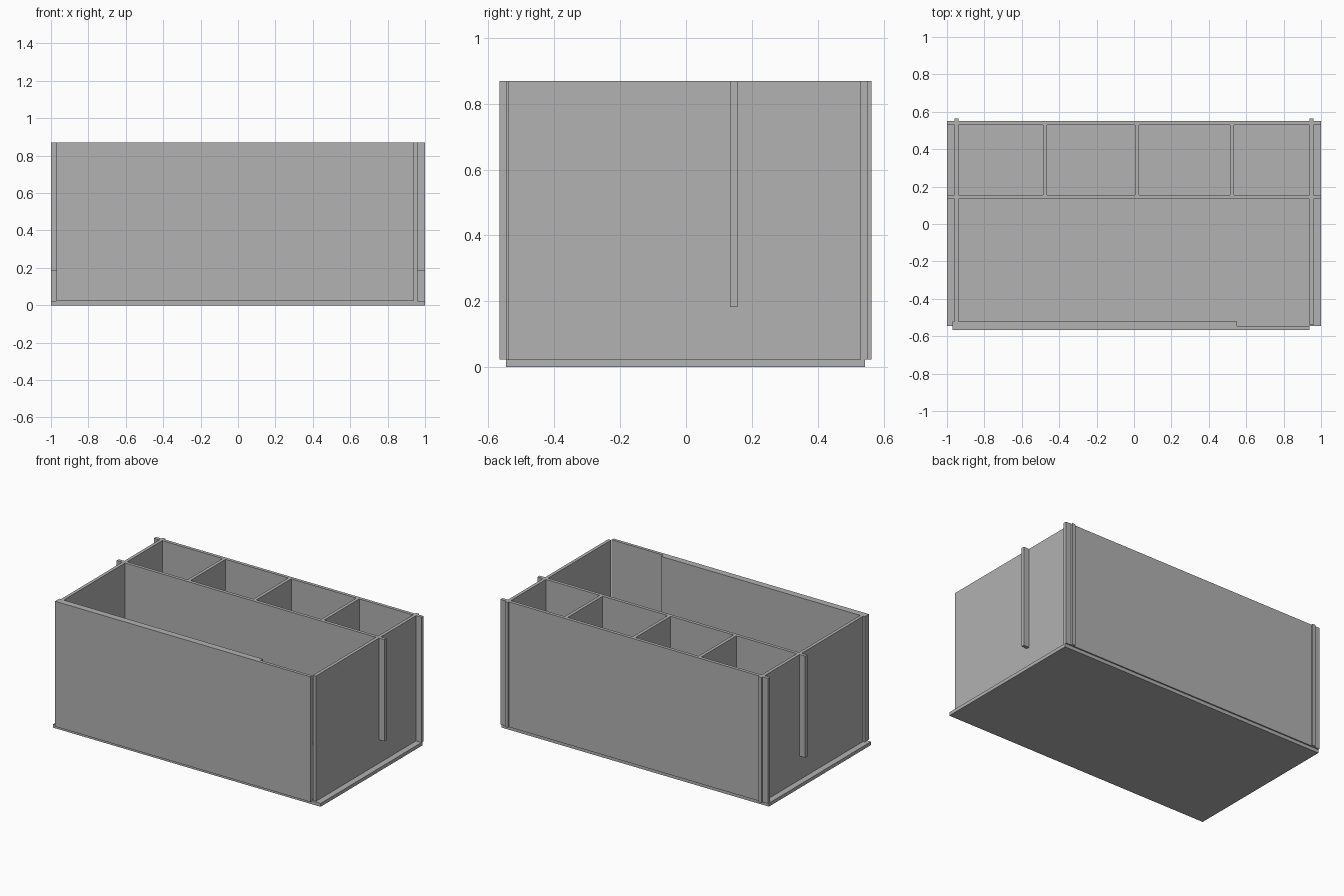
import bpy
import bmesh

cube = bpy.data.objects.get("Cube")
if cube:
    bpy.data.objects.remove(cube, do_unlink=True)

# Single plain grey for the whole box
grey = bpy.data.materials.new("plain_grey")
grey.use_nodes = True
colour = (0.445, 0.445, 0.445, 1)
grey.diffuse_color = colour
grey.node_tree.nodes["Principled BSDF"].inputs["Base Color"].default_value = colour

THICK = 0.022          # board thickness
FLOOR = 0.023          # top of the base board
TOP = 0.869            # rim height
SLOT = 0.182           # lower end of the divider tabs
INNER, OUTER = 0.937, 0.959   # side wall faces
BACK = 0.53            # inner face of the back wall
DIVIDER = 0.134        # front face of the long divider


def prism(name, outline, low, high, upright=False):
    """Extrude an outline along z, or along y when upright."""
    bm = bmesh.new()
    place = (lambda a, b: (a, low, b)) if upright else (lambda a, b: (a, b, low))
    face = bm.faces.new([bm.verts.new(place(a, b)) for a, b in outline])
    out = bmesh.ops.extrude_face_region(bm, geom=[face])
    moved = [v for v in out["geom"] if isinstance(v, bmesh.types.BMVert)]
    step = (0, high - low, 0) if upright else (0, 0, high - low)
    bmesh.ops.translate(bm, verts=moved, vec=step)
    bmesh.ops.recalc_face_normals(bm, faces=bm.faces)
    mesh = bpy.data.meshes.new(name)
    bm.to_mesh(mesh)
    bm.free()
    mesh.materials.append(grey)
    obj = bpy.data.objects.new(name, mesh)
    bpy.context.collection.objects.link(obj)
    return obj


def board(name, x0, x1, y0, y1, z0=FLOOR, z1=TOP):
    return prism(name, [(x0, y0), (x1, y0), (x1, y1), (x0, y1)], z0, z1)


# Base and back wall
board("base", -1, 1, -0.546, 0.543, 0, FLOOR)
board("back_wall", -1, 1, BACK, BACK + THICK)

# Side walls, whose rear edges stick out through the back wall
board("left_wall", INNER, OUTER, -0.539, 0.564)
board("right_wall", -OUTER, -INNER, -0.521, 0.564)

# Front panel, double thickness up to a step near the left end
prism("front_panel", [(-0.971, -0.566), (INNER, -0.566), (INNER, -0.545),
                      (0.55, -0.545), (0.55, -0.521), (-0.971, -0.521)], FLOOR, TOP)

# Long divider with tabs passing through both side walls
prism("long_divider", [(-INNER, FLOOR), (INNER, FLOOR), (INNER, SLOT), (1, SLOT),
                       (1, TOP), (-1, TOP), (-1, SLOT), (-INNER, SLOT)],
      DIVIDER, DIVIDER + THICK, upright=True)

# Short dividers of the rear compartments
for i, x in enumerate((-0.486, 0.005, 0.513)):
    board(f"short_divider_{i + 1}", x, x + THICK, DIVIDER + THICK, BACK)
